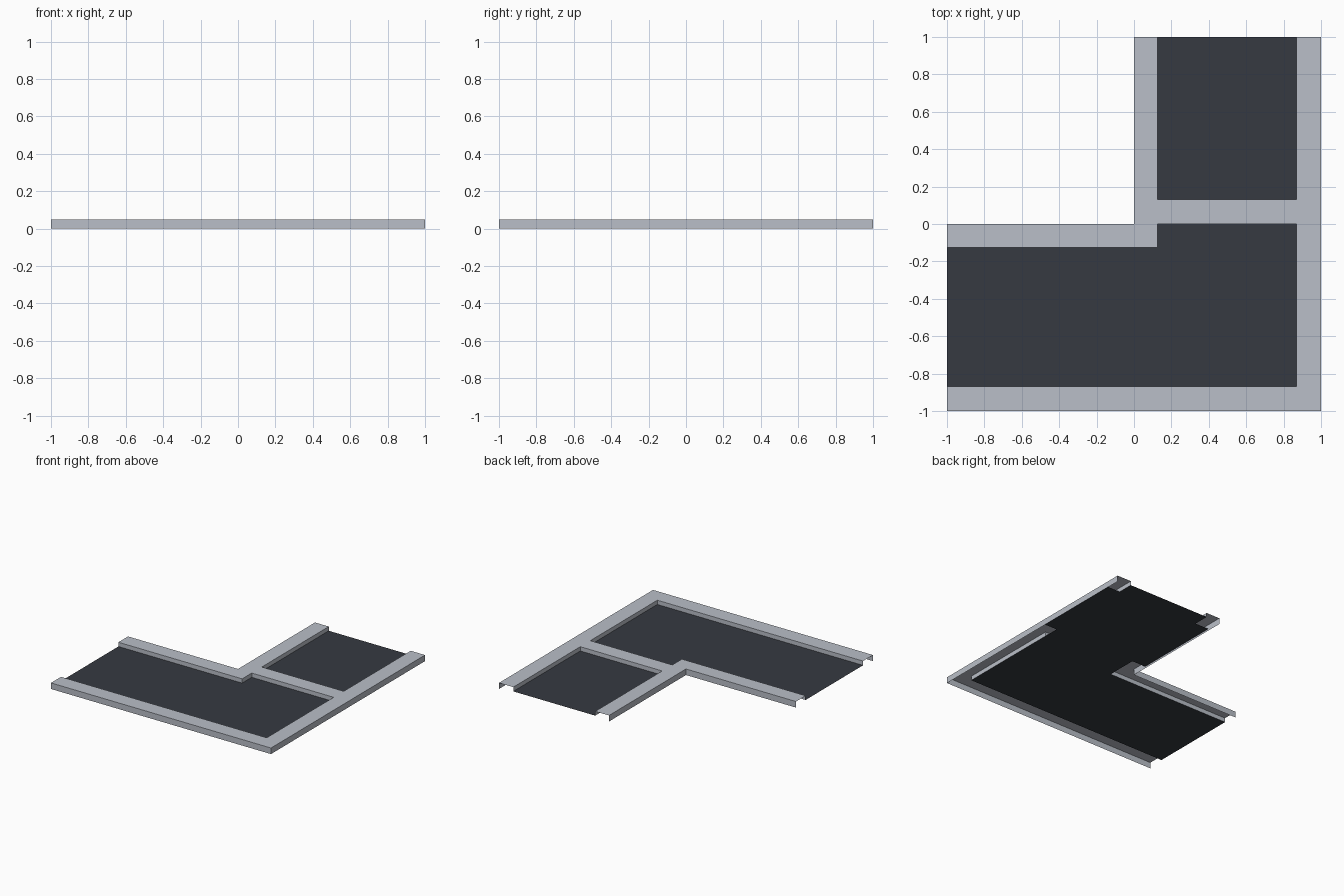
import bpy

if "Cube" in bpy.data.objects:
    bpy.data.objects.remove(bpy.data.objects["Cube"])

TOP = 0.05     # pavement height
ROAD = 0.015   # road surface height
A, B = 0.125, 0.87   # inner and outer kerb offsets across one tile


def material(name, rgb):
    m = bpy.data.materials.new(name)
    m.diffuse_color = (*rgb, 1)
    m.use_nodes = True
    m.node_tree.nodes["Principled BSDF"].inputs["Base Color"].default_value = m.diffuse_color
    return m


def sheet(name, faces, mat):
    """Make one object from a list of quads."""
    verts = [v for f in faces for v in f]
    me = bpy.data.meshes.new(name)
    me.from_pydata(verts, [], [range(i * 4, i * 4 + 4) for i in range(len(faces))])
    me.materials.append(mat)
    ob = bpy.data.objects.new(name, me)
    bpy.context.collection.objects.link(ob)
    return ob


def flat(x0, x1, y0, y1, z):
    return [(x0, y0, z), (x1, y0, z), (x1, y1, z), (x0, y1, z)]


def walls(points, z0):
    """Vertical faces along a path; the outside is on the right of the path."""
    return [[(*p, z0), (*q, z0), (*q, TOP), (*p, TOP)]
            for p, q in zip(points, points[1:])]


pale = material("pavement grey", (0.49, 0.52, 0.58))
dark = material("asphalt", (0.037, 0.042, 0.053))

# Pavement: top surfaces along both edges of the bend
sheet("pavement_top", [
    flat(-1, 1, -1, -B, TOP),
    flat(B, 1, -B, 1, TOP),
    flat(-1, 0, -A, 0, TOP),
    flat(0, A, -A, 1, TOP),
], pale)

# Outer skirts, open at the two road ends
sheet("outer_skirt", walls([(-1, -1), (1, -1), (1, 1)], 0)
      + walls([(0, 1), (0, 0), (-1, 0)], 0), pale)

# Kerb steps facing the road, broken by the cross strip
sheet("kerb", walls([(B, 0), (B, -B), (-1, -B)], ROAD)
      + walls([(-1, -A), (A, -A), (A, 0)], ROAD)
      + walls([(A, 0.13), (A, 1)], ROAD)
      + walls([(B, 1), (B, 0.13)], ROAD), pale)

# Raised strip closing off the upper arm
sheet("cross_strip", [flat(A, B, 0, 0.13, TOP)]
      + walls([(A, 0), (B, 0)], ROAD)
      + walls([(B, 0.13), (A, 0.13)], ROAD), pale)

# Road bed, with side wings running under the upper arm's pavement
sheet("road", [
    flat(-1, B, -B, -A, ROAD),
    flat(A, B, -A, 1, ROAD),
    flat(0, A, 0.13, B, ROAD),
    flat(B, 1, 0.13, B, ROAD),
], dark)
